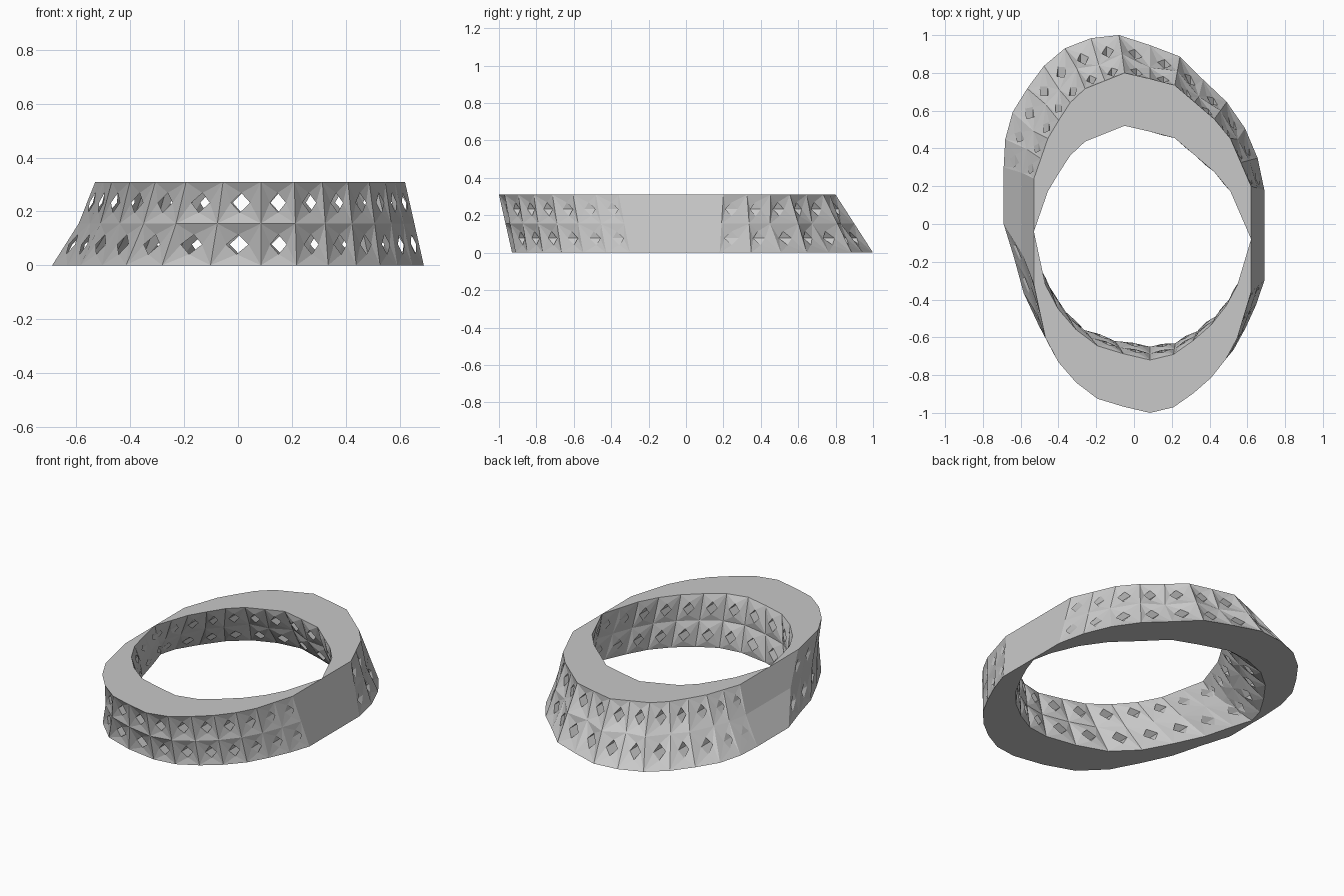
import bpy, bmesh
from mathutils import Vector

if "Cube" in bpy.data.objects:
    bpy.data.objects.remove(bpy.data.objects["Cube"], do_unlink=True)

HEIGHT = 0.31
DEPTH = 0.28      # every half band is swept this far towards the centre
HALF = 7          # cells on each side of the seam

grey = bpy.data.materials.new("plain grey")
grey.use_nodes = True
grey.diffuse_color = (0.58, 0.58, 0.58, 1)
grey.node_tree.nodes["Principled BSDF"].inputs["Base Color"].default_value = grey.diffuse_color


def resample(points, count):
    """Evenly spaced points along a plan outline."""
    pts = [Vector(p) for p in points]
    lengths = [(b - a).length for a, b in zip(pts, pts[1:])]
    out = []
    for i in range(count + 1):
        d = sum(lengths) * i / count
        k = 0
        while k < len(lengths) - 1 and d > lengths[k]:
            d -= lengths[k]
            k += 1
        out.append(pts[k].lerp(pts[k + 1], min(1, d / lengths[k])))
    return out


def outline(left, seam, right):
    """Plan curve from the -x end, through the seam, to the +x end."""
    a = resample([seam] + left, HALF)
    b = resample([seam] + right, HALF)
    return a[::-1] + b[1:]


def half_band(name, bottom, top, inward, dent, fold):
    # Node grid: bottom, slightly waisted middle, top
    rows = [[], [], []]
    for i, (lo, hi) in enumerate(zip(bottom, top)):
        mid = (lo + hi) / 2
        if mid.x < 0:
            mid.x *= 0.97
        near_end = i < 2 or i > 2 * HALF - 2
        if (i - HALF) % 2 and not near_end:
            mid.y += inward * fold
        for row, p, z in zip(rows, (lo, mid, hi), (0, HEIGHT / 2, HEIGHT)):
            row.append(Vector((p.x, p.y, z)))

    bm = bmesh.new()
    grid = [[bm.verts.new(p) for p in row] for row in rows]

    # Each cell is a ring of eight triangles around a diamond hole
    for r in range(2):
        for c in range(2 * HALF):
            corner = [grid[r][c], grid[r][c + 1], grid[r + 1][c + 1], grid[r + 1][c]]
            centre = sum((v.co for v in corner), Vector()) / 4
            sink = Vector((0, inward * dent, 0))
            hole = []
            for k in range(4):
                side = (corner[k].co + corner[(k + 1) % 4].co) / 2
                hole.append(bm.verts.new(centre.lerp(side, 0.47) + sink))
            for k in range(4):
                bm.faces.new((corner[k], corner[(k + 1) % 4], hole[k]))
                bm.faces.new((corner[k], hole[k], hole[k - 1]))

    # Sweep the pierced sheet straight inwards
    swept = bmesh.ops.extrude_face_region(bm, geom=bm.faces[:], use_keep_orig=True)
    moved = [g for g in swept["geom"] if isinstance(g, bmesh.types.BMVert)]
    bmesh.ops.translate(bm, verts=moved, vec=(0, inward * DEPTH, 0))
    bmesh.ops.recalc_face_normals(bm, faces=bm.faces[:])
    mesh = bpy.data.meshes.new(name)
    bm.to_mesh(mesh)
    bm.free()
    mesh.materials.append(grey)
    obj = bpy.data.objects.new(name, mesh)
    bpy.context.collection.objects.link(obj)
    return obj


# Front half leans outwards at the top
half_band(
    "front_band",
    outline([(-0.1, -0.9), (-0.3, -0.83), (-0.42, -0.7), (-0.575, -0.4), (-0.64, -0.16), (-0.69, 0)],
            (0.085, -0.93),
            [(0.23, -0.91), (0.4, -0.81), (0.55, -0.64), (0.65, -0.42), (0.69, -0.3)]),
    outline([(-0.17, -0.94), (-0.28, -0.87), (-0.41, -0.72), (-0.47, -0.6), (-0.53, -0.32)],
            (0.085, -1),
            [(0.21, -0.97), (0.38, -0.85), (0.53, -0.66), (0.62, -0.36)]),
    1, 0.015, 0.0)

# Back half leans inwards at the top
half_band(
    "back_band",
    outline([(-0.26, 0.98), (-0.43, 0.9), (-0.63, 0.63), (-0.68, 0.48), (-0.69, 0.3)],
            (-0.08, 1),
            [(0.23, 0.9), (0.36, 0.77), (0.55, 0.59), (0.65, 0.37), (0.69, 0.18)]),
    outline([(-0.3, 0.7), (-0.45, 0.47), (-0.53, 0.24)],
            (-0.05, 0.8),
            [(0.21, 0.74), (0.49, 0.5), (0.62, 0.2)]),
    -1, 0.02, 0.03)
